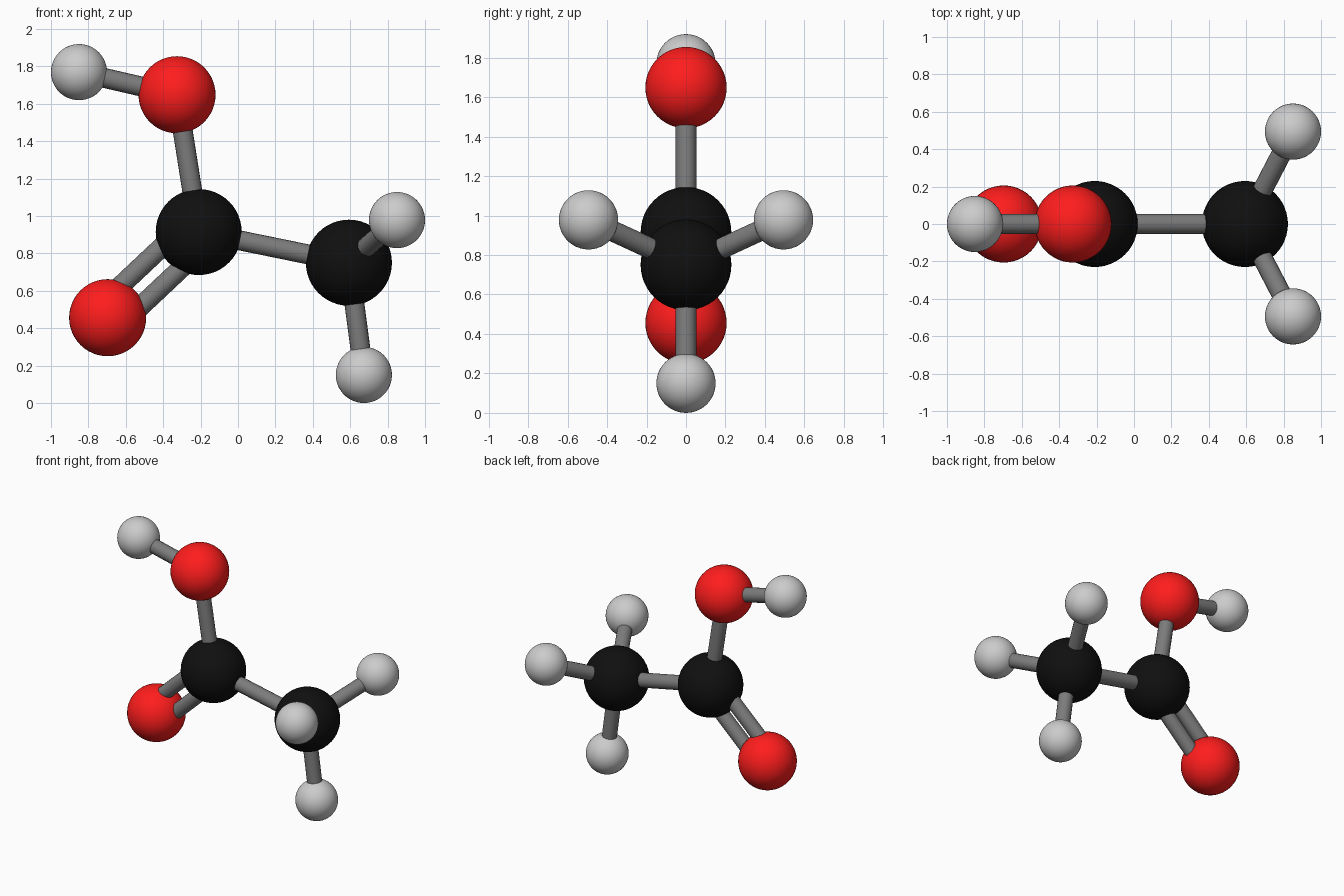
import bpy
from mathutils import Vector

if "Cube" in bpy.data.objects:
    bpy.data.objects.remove(bpy.data.objects["Cube"])


def material(name, rgb):
    m = bpy.data.materials.new(name)
    m.diffuse_color = (*rgb, 1)
    m.use_nodes = True
    m.node_tree.nodes["Principled BSDF"].inputs["Base Color"].default_value = m.diffuse_color
    return m


BLACK = material("black", (0.005, 0.005, 0.005))
RED = material("red", (1.0, 0.012, 0.012))
LIGHT = material("light_grey", (0.55, 0.55, 0.55))
DARK = material("dark_grey", (0.2, 0.2, 0.2))

CARBON, OXYGEN, HYDROGEN = (0.23, BLACK), (0.206, RED), (0.15, LIGHT)
BOND_RADIUS = 0.053


def atom(name, kind, location):
    radius, mat = kind
    bpy.ops.mesh.primitive_uv_sphere_add(segments=48, ring_count=24, radius=radius, location=location)
    ob = bpy.context.object
    ob.name = name
    ob.data.materials.append(mat)
    bpy.ops.object.shade_smooth()
    return Vector(location)


def bond(name, a, b, offset=Vector((0, 0, 0))):
    d = b - a
    bpy.ops.mesh.primitive_cylinder_add(vertices=20, radius=BOND_RADIUS, depth=d.length,
                                        location=(a + b) / 2 + offset)
    ob = bpy.context.object
    ob.name = name
    ob.rotation_euler = d.to_track_quat('Z', 'Y').to_euler()
    ob.data.materials.append(DARK)
    bpy.ops.object.shade_smooth_by_angle()


# Atoms in the middle plane
acid_carbon = atom("acid_carbon", CARBON, (-0.21, 0, 0.914))
methyl_carbon = atom("methyl_carbon", CARBON, (0.593, 0, 0.75))
hydroxyl_oxygen = atom("hydroxyl_oxygen", OXYGEN, (-0.326, 0, 1.648))
double_oxygen = atom("double_bond_oxygen", OXYGEN, (-0.697, 0, 0.456))
hydroxyl_hydrogen = atom("hydroxyl_hydrogen", HYDROGEN, (-0.85, 0, 1.769))
lower_hydrogen = atom("methyl_hydrogen_lower", HYDROGEN, (0.673, 0, 0.15))

# Single bonds
bond("carbon_bond", acid_carbon, methyl_carbon)
bond("hydroxyl_bond", acid_carbon, hydroxyl_oxygen)
bond("oxygen_hydrogen_bond", hydroxyl_oxygen, hydroxyl_hydrogen)
bond("methyl_bond_lower", methyl_carbon, lower_hydrogen)

# Mirrored pair of methyl hydrogens
for side, label in ((-1, "front"), (1, "back")):
    h = atom("methyl_hydrogen_" + label, HYDROGEN, (0.85, side * 0.494, 0.978))
    bond("methyl_bond_" + label, methyl_carbon, h)

# Double bond: two parallel rods
across = (double_oxygen - acid_carbon).cross(Vector((0, 1, 0))).normalized()
for side, label in ((-1, "a"), (1, "b")):
    bond("double_bond_" + label, acid_carbon, double_oxygen, across * side * 0.077)
